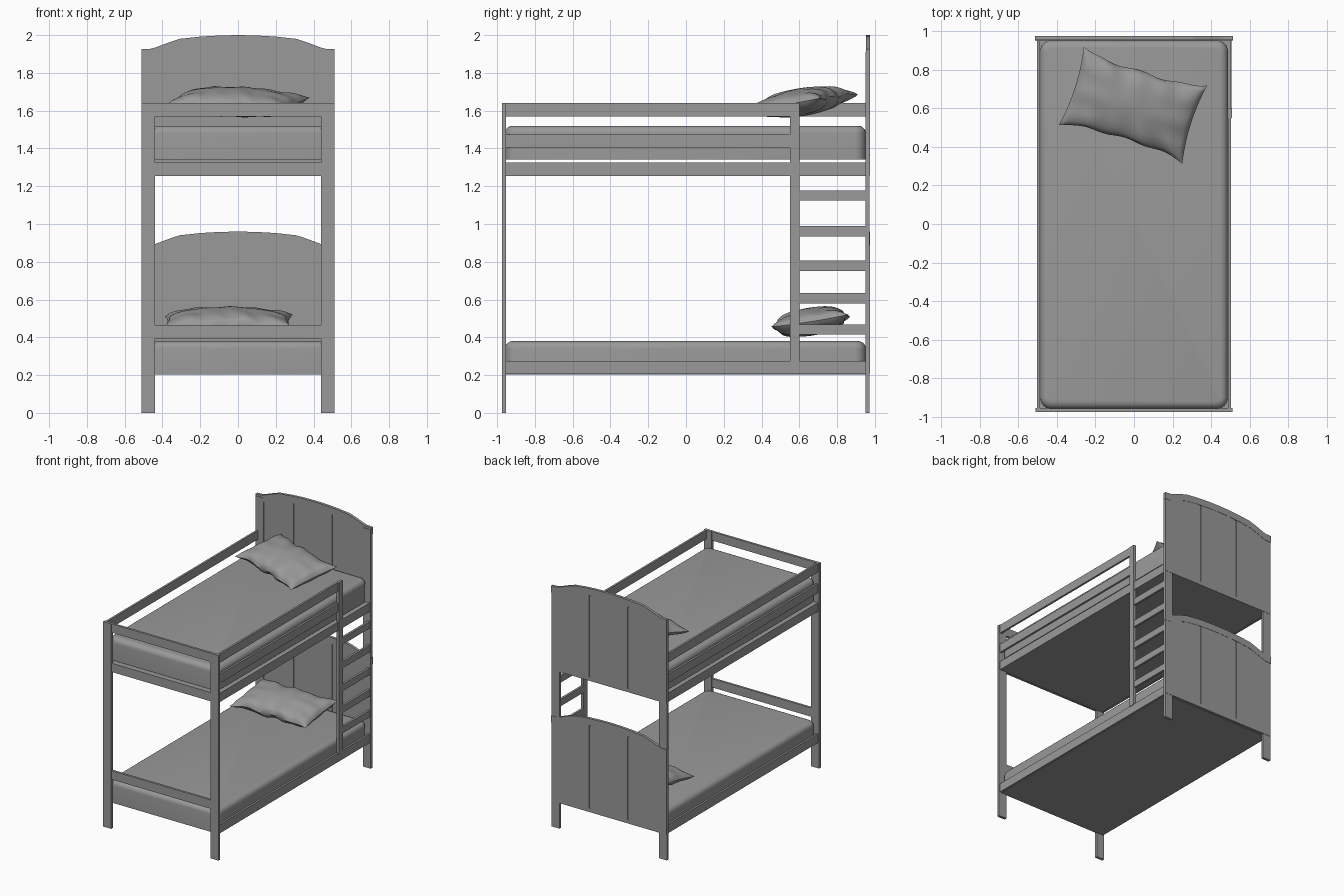
import bpy, bmesh, math
from mathutils import Matrix

if "Cube" in bpy.data.objects:
    bpy.data.objects.remove(bpy.data.objects["Cube"])

grey = bpy.data.materials.new('dark_grey')
grey.diffuse_color = (0.32, 0.32, 0.32, 1)
grey.use_nodes = True
grey.node_tree.nodes["Principled BSDF"].inputs["Base Color"].default_value = grey.diffuse_color


def finish(name, bm, smooth=False):
    bmesh.ops.recalc_face_normals(bm, faces=bm.faces)
    me = bpy.data.meshes.new(name)
    bm.to_mesh(me)
    bm.free()
    me.materials.append(grey)
    ob = bpy.data.objects.new(name, me)
    bpy.context.collection.objects.link(ob)
    if smooth:
        bpy.ops.object.select_all(action='DESELECT')
        ob.select_set(True)
        bpy.context.view_layer.objects.active = ob
        bpy.ops.object.shade_smooth_by_angle(angle=math.radians(40))
    return ob


def box_bm(x, y, z):
    bm = bmesh.new()
    bmesh.ops.create_cube(bm, size=1)
    for v in bm.verts:
        v.co = [r[0] + (c + 0.5) * (r[1] - r[0]) for c, r in zip(v.co, (x, y, z))]
    return bm


def box(name, x, y, z):
    return finish(name, box_bm(x, y, z))


def plate(name, pts, y0, y1):
    """Extrude an (x, z) outline between two y positions."""
    bm = bmesh.new()
    face = bm.faces.new([bm.verts.new((x, y0, z)) for x, z in pts])
    ext = bmesh.ops.extrude_face_region(bm, geom=[face])
    for g in ext['geom']:
        if isinstance(g, bmesh.types.BMVert):
            g.co.y = y1
    return finish(name, bm)


# Arched top of the headboards: height below the peak by |x|
ARCH = [(0, 0), (0.1, -0.002), (0.2, -0.008), (0.31, -0.02), (0.37, -0.04),
        (0.43, -0.063), (0.46, -0.072), (0.52, -0.075)]


def arch(x):
    x = abs(x)
    for (a, za), (b, zb) in zip(ARCH, ARCH[1:]):
        if x <= b:
            return za + (zb - za) * (x - a) / (b - a)
    return ARCH[-1][1]


def span(a, b, n):
    return [a + (b - a) * i / n for i in range(n + 1)]


def headboard(level, bottom, peak):
    # thin core, three boards with grooves between, and an arched cap
    xs = span(-0.505, 0.505, 40)
    plate(level + '_headboard_core', [(-0.505, bottom + 0.01), (0.505, bottom + 0.01)]
          + [(x, peak + arch(x) - 0.01) for x in reversed(xs)], 0.960, 0.966)
    for i, (a, b) in enumerate([(-0.51, -0.178), (-0.164, 0.164), (0.178, 0.51)]):
        plate(f'{level}_headboard_board_{i + 1}', [(a, bottom), (b, bottom)]
              + [(x, peak + arch(x) - 0.03) for x in reversed(span(a, b, 14))], 0.954, 0.973)
    xs = span(-0.512, 0.512, 40)
    plate(level + '_headboard_cap', [(x, peak + arch(x) - 0.055) for x in xs]
          + [(x, peak + arch(x)) for x in reversed(xs)], 0.953, 0.975)
    box(level + '_headboard_bottom_trim', (-0.508, 0.508), (0.955, 0.9725), (bottom, bottom + 0.03))


def mattress(name, z0, z1):
    bm = box_bm((-0.487, 0.487), (-0.958, 0.952), (z0, z1))
    upright = [e for e in bm.edges if abs(e.verts[0].co.z - e.verts[1].co.z) > 0.01]
    bmesh.ops.bevel(bm, geom=upright, offset=0.06, segments=6, profile=0.5, affect='EDGES')
    rim = [e for e in bm.edges if all(v.co.z > z1 - 1e-4 for v in e.verts)]
    bmesh.ops.bevel(bm, geom=rim, offset=0.04, segments=5, profile=0.5, affect='EDGES')
    finish(name, bm, True)


def pillow(name, centre, turn, size):
    # pinched, wrinkled cushion with sharp corners, tilted up toward the headboard
    n, m = 48, 32
    bm = bmesh.new()
    for side in (1, -1):
        rows = []
        for j in range(m + 1):
            v = 2 * j / m - 1
            row = []
            for i in range(n + 1):
                u = 2 * i / n - 1
                x = u * size[0] / 2 * (1 - 0.06 * (1 - v * v))
                y = v * size[1] / 2 * (1 - 0.16 * (1 - u ** 4) + 0.03 * math.sin(9 * u + 2 * v) * (1 - u * u))
                dome = ((1 - u * u) * (1 - v * v)) ** 0.42
                fold = 1 + 0.16 * math.sin(14 * u + 3 * v) * v * v + 0.1 * math.sin(9 * v + 2) * u * u
                edge = 0.006 * math.sin(8 * u) * v * v
                row.append(bm.verts.new((x, y, side * 0.074 * dome * fold + edge)))
            rows.append(row)
        for j in range(m):
            for i in range(n):
                bm.faces.new((rows[j][i], rows[j][i + 1], rows[j + 1][i + 1], rows[j + 1][i]))
    bmesh.ops.remove_doubles(bm, verts=bm.verts, dist=1e-5)
    bm.transform(Matrix.Translation(centre) @ Matrix.Rotation(math.radians(9), 4, 'X')
                 @ Matrix.Rotation(math.radians(turn), 4, 'Z'))
    finish(name, bm, True)


# Posts
for s, side in ((-1, 'left'), (1, 'right')):
    x = sorted((s * 0.44, s * 0.51))
    box(side + '_foot_post', x, (-0.975, -0.953), (0, 1.64))
    box(side + '_head_post', x, (0.949, 0.971), (0, 1.91))

    # Side rails: the right guard rails stop at the ladder
    rx = sorted((s * 0.486, s * 0.502))
    guard_end = 0.56 if s > 0 else 0.952
    box(side + '_guard_rail_top', rx, (-0.955, guard_end), (1.57, 1.64))
    box(side + '_guard_rail_middle', rx, (-0.955, guard_end), (1.405, 1.475))
    box(side + '_upper_bed_rail', rx, (-0.955, 0.952), (1.255, 1.325))
    box(side + '_lower_bed_rail', rx, (-0.955, 0.952), (0.205, 0.275))

# Rails across the foot end
for name, z in (('foot_guard_rail', (1.57, 1.64)), ('upper_foot_rail', (1.255, 1.325)),
                ('lower_foot_rail', (0.395, 0.465))):
    box(name, (-0.445, 0.445), (-0.973, -0.955), z)

# Bed bases under the mattresses
box('upper_bed_base', (-0.488, 0.488), (-0.957, 0.955), (1.257, 1.322))
box('lower_bed_base', (-0.488, 0.488), (-0.957, 0.955), (0.203, 0.24))

# Ladder on the right side
box('ladder_post', (0.485, 0.507), (0.55, 0.60), (0.27, 1.64))
for i, z in enumerate((0.414, 0.58, 0.752, 0.935, 1.124)):
    box(f'ladder_rung_{i + 1}', (0.487, 0.505), (0.595, 0.952), (z, z + 0.054))

# Headboards, mattresses and pillows
headboard('upper', 1.255, 2.0)
headboard('lower', 0.205, 0.96)
mattress('upper_mattress', 1.342, 1.52)
mattress('lower_mattress', 0.202, 0.38)
pillow('upper_pillow', (-0.005, 0.615, 1.646), -17.5, (0.67, 0.43))
pillow('lower_pillow', (-0.053, 0.66, 0.483), -1, (0.68, 0.42))
